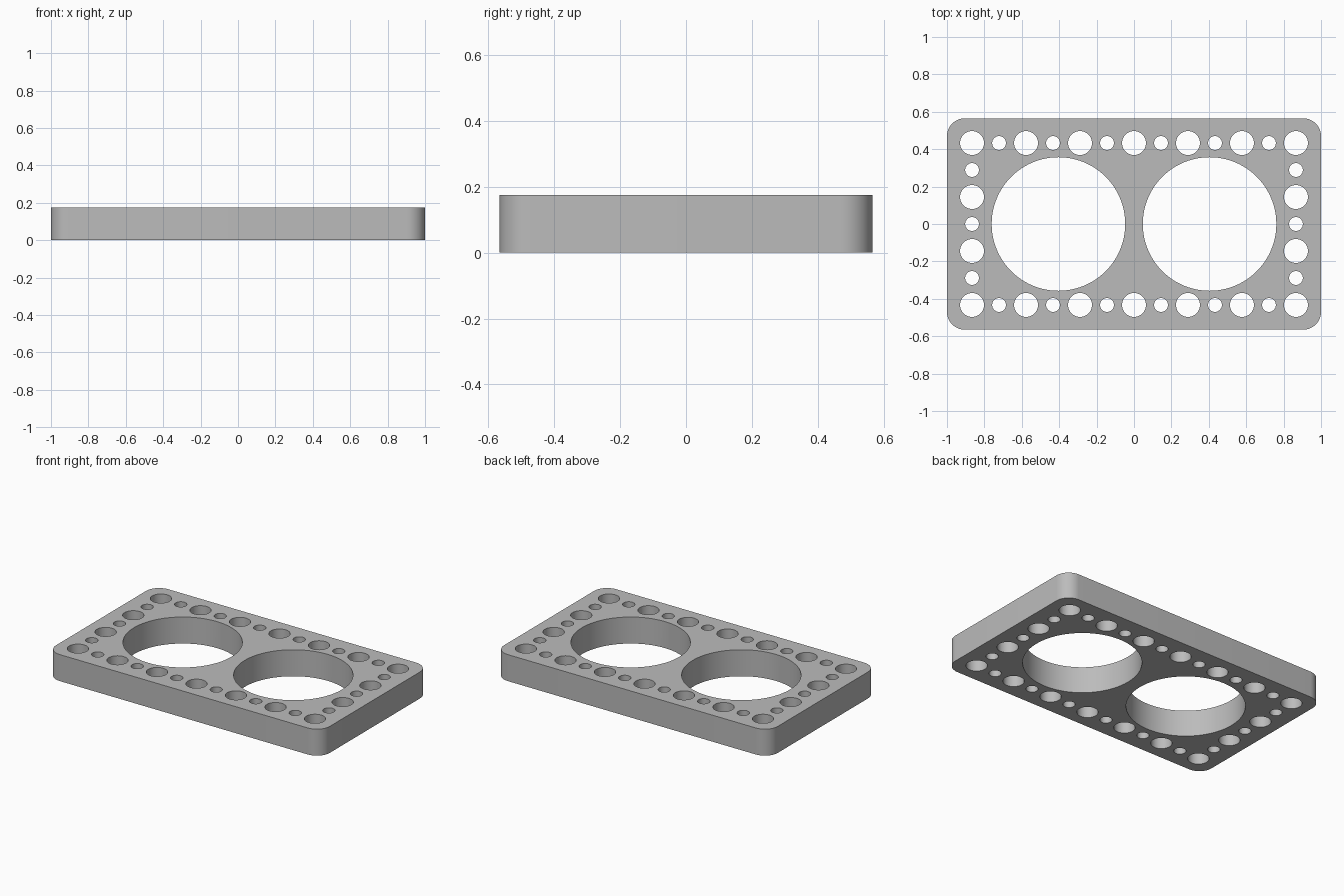
import bpy
import bmesh
import math
from mathutils import Matrix, Vector

cube = bpy.data.objects.get("Cube")
if cube:
    bpy.data.objects.remove(cube, do_unlink=True)

HALF_X, HALF_Y, THICK = 1.0, 0.565, 0.175
CORNER = 0.095
PITCH = 0.1443
BIG_R, BIG_X = 0.357, 0.404
LARGE_R, SMALL_R = 0.064, 0.037

grey = bpy.data.materials.new("grey metal")
grey.use_nodes = True
colour = (0.5, 0.5, 0.5, 1)
grey.diffuse_color = colour
grey.node_tree.nodes["Principled BSDF"].inputs["Base Color"].default_value = colour


def make_object(name, bm):
    mesh = bpy.data.meshes.new(name)
    bm.to_mesh(mesh)
    bm.free()
    mesh.materials.append(grey)
    obj = bpy.data.objects.new(name, mesh)
    bpy.context.collection.objects.link(obj)
    return obj


def add_cutter(bm, x, y, radius, sides):
    bmesh.ops.create_cone(bm, cap_ends=True, segments=sides, radius1=radius,
                          radius2=radius, depth=THICK * 2,
                          matrix=Matrix.Translation((x, y, THICK / 2)))


# Plate: rounded rectangle pulled up to its thickness
bm = bmesh.new()
steps = 12
outline = []
for quarter, (sx, sy) in enumerate([(1, 1), (-1, 1), (-1, -1), (1, -1)]):
    for i in range(steps + 1):
        a = (quarter + i / steps) * math.pi / 2
        outline.append(bm.verts.new((sx * (HALF_X - CORNER) + CORNER * math.cos(a),
                                     sy * (HALF_Y - CORNER) + CORNER * math.sin(a), 0)))
base = bm.faces.new(outline)
top = bmesh.ops.extrude_face_region(bm, geom=[base], use_keep_orig=True)
bmesh.ops.translate(bm, vec=Vector((0, 0, THICK)),
                    verts=[v for v in top["geom"] if isinstance(v, bmesh.types.BMVert)])
bmesh.ops.recalc_face_normals(bm, faces=bm.faces)
plate = make_object("perforated_plate", bm)

# Cutters: two wide openings and a border of alternating holes
bm = bmesh.new()
for side in (-1, 1):
    add_cutter(bm, side * BIG_X, 0, BIG_R, 96)
for i in range(-6, 7):
    for j in range(-3, 4):
        if abs(i) == 6 or abs(j) == 3:
            radius = LARGE_R if (i + j) % 2 else SMALL_R
            add_cutter(bm, i * PITCH, j * PITCH, radius, 40)
cutter = make_object("hole_cutter", bm)
cutter.hide_render = True

# Cut the holes, then drop the helper
cut = plate.modifiers.new("holes", "BOOLEAN")
cut.operation = "DIFFERENCE"
cut.solver = "EXACT"
cut.object = cutter
bpy.ops.object.select_all(action="DESELECT")
plate.select_set(True)
bpy.context.view_layer.objects.active = plate
bpy.ops.object.modifier_apply(modifier=cut.name)
bpy.data.objects.remove(cutter, do_unlink=True)

bpy.ops.object.shade_smooth_by_angle(angle=math.radians(30))
